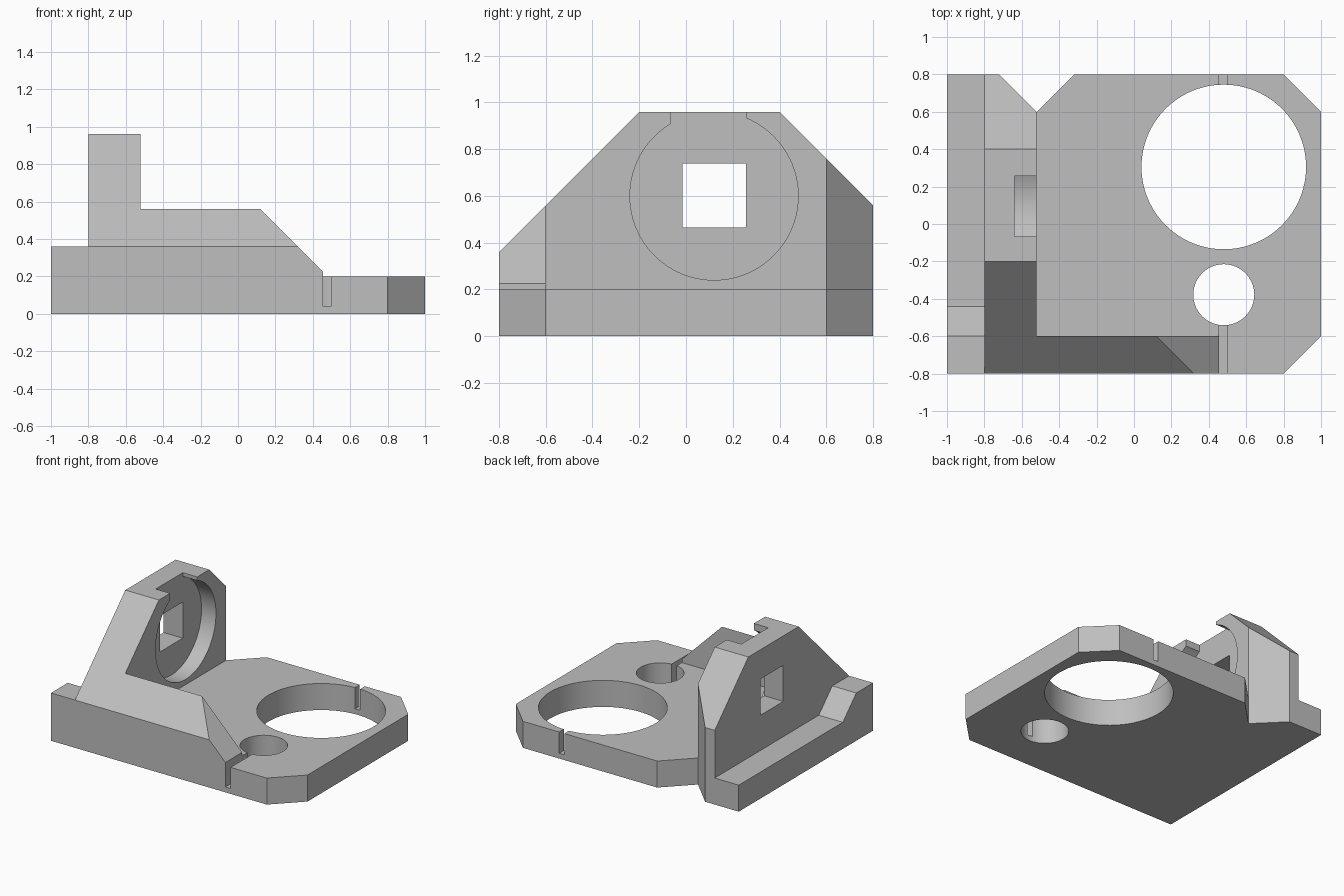
import bpy, bmesh, math
from mathutils import Vector

if "Cube" in bpy.data.objects:
    bpy.data.objects.remove(bpy.data.objects["Cube"], do_unlink=True)

grey = bpy.data.materials.new("light grey")
grey.use_nodes = True
COLOUR = (0.52, 0.52, 0.52, 1)
grey.diffuse_color = COLOUR
grey.node_tree.nodes["Principled BSDF"].inputs["Base Color"].default_value = COLOUR


def prism(name, axis, profile, lo, hi):
    """Extrude a profile along an axis: x takes (y, z), y takes (x, z), z takes (x, y)."""
    def place(a, b, t):
        return {"x": (t, a, b), "y": (a, t, b), "z": (a, b, t)}[axis]
    bm = bmesh.new()
    face = bm.faces.new([bm.verts.new(place(a, b, lo)) for a, b in profile])
    side = bmesh.ops.extrude_face_region(bm, geom=[face])["geom"]
    verts = [v for v in side if isinstance(v, bmesh.types.BMVert)]
    bmesh.ops.translate(bm, verts=verts, vec=Vector(place(0, 0, hi - lo)))
    bmesh.ops.recalc_face_normals(bm, faces=bm.faces)
    mesh = bpy.data.meshes.new(name)
    bm.to_mesh(mesh)
    bm.free()
    mesh.materials.append(grey)
    ob = bpy.data.objects.new(name, mesh)
    bpy.context.collection.objects.link(ob)
    return ob


def rect(a0, a1, b0, b1):
    return [(a0, b0), (a1, b0), (a1, b1), (a0, b1)]


def circle(a, b, r, n=96):
    return [(a + r * math.cos(2 * math.pi * i / n),
             b + r * math.sin(2 * math.pi * i / n)) for i in range(n)]


bracket = prism("bracket", "z", rect(-1, 1, -0.8, 0.8), 0, 0.96)
bpy.context.view_layer.objects.active = bracket
bracket.select_set(True)

WALL, FAR = -0.52, 1.2
RECESS = -0.64
cuts = [
    # open space over the plate
    ("plate_top", "z", rect(WALL, FAR, -0.6, FAR), 0.2, FAR),
    # front slope of the rib and wall, and the wall's rear slope
    ("front_slope", "x", [(-1, 0.16), (0, 1.16), (-1, 1.16)], -FAR, FAR),
    ("rear_slope", "x", [(1, 0.36), (1, 1.16), (0.2, 1.16)], -FAR, FAR),
    # descending end of the rib
    ("rib_end", "y", [(-0.42, 1.1), (0.455, 0.225), (0.455, 0.2),
                      (FAR, 0.2), (FAR, 1.1)], -1, 1),
    # low ledge outside the wall
    ("ledge", "x", [(-1, 0.36), (-0.6, 0.36), (-0.44, 0.2), (1, 0.2),
                    (1, FAR), (-1, FAR)], -FAR, -0.8),
    # plate corners and the rear notch
    ("front_corner", "z", [(0.7, -0.9), (1.1, -0.9), (1.1, -0.5)], -0.1, FAR),
    ("rear_corner", "z", [(0.7, 0.9), (1.1, 0.5), (1.1, 0.9)], -0.1, FAR),
    ("rear_notch", "z", [(WALL, 0.6), (WALL + 0.3, 0.9),
                         (WALL - 0.3, 0.9)], -0.1, FAR),
    # plate holes and their narrow slots
    ("large_hole", "z", circle(0.48, 0.305, 0.44), -0.1, 0.5),
    ("small_hole", "z", circle(0.48, -0.378, 0.163), -0.1, 0.5),
    ("rear_slot", "z", rect(0.455, 0.498, 0.65, 0.9), 0.04, 0.5),
    ("front_slot", "z", rect(0.455, 0.498, -0.9, -0.45), 0.04, 0.5),
    # round recess with an open top, and the square window
    ("recess", "x", circle(0.12, 0.6, 0.3599), RECESS, -0.4),
    ("recess_mouth", "x", rect(-0.066, 0.256, 0.75, 1.1), RECESS, -0.4),
    ("window", "x", rect(-0.016, 0.256, 0.466, 0.738), -FAR, 0),
]

for spec in cuts:
    cutter = prism(*spec)
    cutter.hide_render = True
    mod = bracket.modifiers.new(spec[0], "BOOLEAN")
    mod.operation = "DIFFERENCE"
    mod.solver = "EXACT"
    mod.object = cutter
    bpy.ops.object.modifier_apply(modifier=mod.name)
    bpy.data.objects.remove(cutter, do_unlink=True)

# merge leftover seams on flat faces
bm = bmesh.new()
bm.from_mesh(bracket.data)
bmesh.ops.remove_doubles(bm, verts=bm.verts, dist=0.0001)
bmesh.ops.dissolve_limit(bm, angle_limit=0.005, verts=bm.verts, edges=bm.edges)
bm.to_mesh(bracket.data)
bm.free()

bpy.ops.object.shade_smooth_by_angle(angle=math.radians(30))
